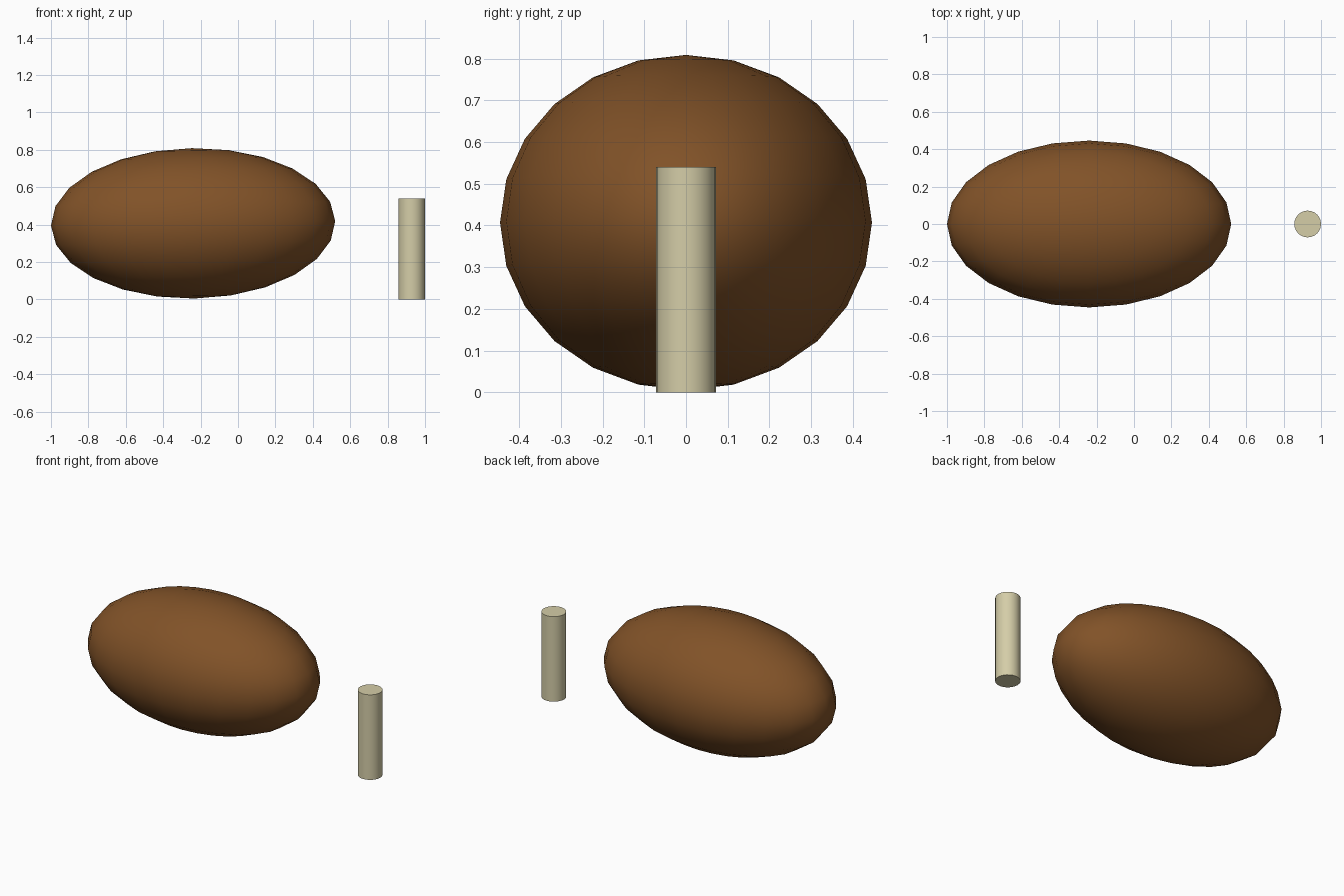
import bpy, math

if "Cube" in bpy.data.objects:
    bpy.data.objects.remove(bpy.data.objects["Cube"])


def material(name, rgb):
    m = bpy.data.materials.new(name)
    m.diffuse_color = (*rgb, 1.0)
    m.use_nodes = True
    m.node_tree.nodes["Principled BSDF"].inputs["Base Color"].default_value = m.diffuse_color
    return m


def finish(name, mat, angle):
    ob = bpy.context.object
    ob.name = name
    ob.data.materials.append(mat)
    bpy.ops.object.shade_smooth_by_angle(angle=math.radians(angle))
    return ob


brown = material("brown", (0.22, 0.085, 0.021))
cream = material("pale cream", (0.66, 0.61, 0.39))

# Brown ellipsoid body, tilted very slightly so its right end is higher
bpy.ops.mesh.primitive_uv_sphere_add(segments=24, ring_count=12, radius=1,
                                     location=(-0.24, 0, 0.407))
body = finish("body", brown, 60)
body.scale = (0.76, 0.446, 0.402)
body.rotation_euler = (0, math.radians(-0.9), 0)

# Separate upright peg standing on the ground
bpy.ops.mesh.primitive_cylinder_add(vertices=24, radius=0.0715, depth=0.54,
                                    location=(0.9285, 0, 0.27))
finish("peg", cream, 40)
